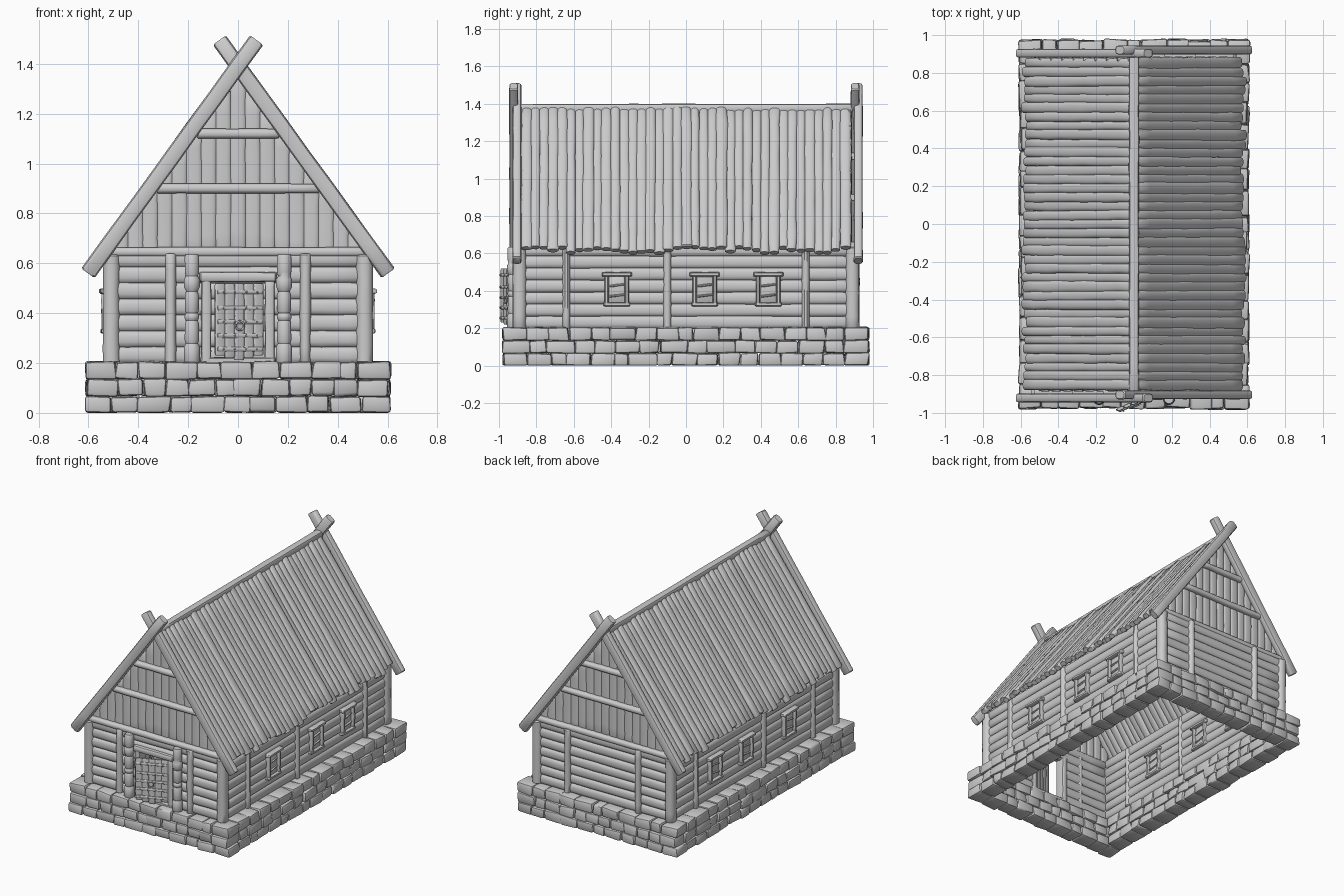
import bpy, bmesh, math, random
from mathutils import Vector

if "Cube" in bpy.data.objects:
    bpy.data.objects.remove(bpy.data.objects["Cube"])

random.seed(7)
rnd = random.uniform


def finish(name, bm, angle=40):
    bmesh.ops.recalc_face_normals(bm, faces=bm.faces)
    me = bpy.data.meshes.new(name)
    bm.to_mesh(me)
    bm.free()
    ob = bpy.data.objects.new(name, me)
    bpy.context.collection.objects.link(ob)
    bpy.ops.object.select_all(action='DESELECT')
    bpy.context.view_layer.objects.active = ob
    ob.select_set(True)
    bpy.ops.object.shade_smooth_by_angle(angle=math.radians(angle))
    return ob


def log(bm, p0, p1, w, d, side, rings=7, seg=12, e=0.8, rough=0.05, profile=None):
    """Hewn log: half width w along 'side', half depth d across it, rounded ends."""
    p0, p1, u = Vector(p0), Vector(p1), Vector(side).normalized()
    ax = (p1 - p0).normalized()
    u = (u - ax * u.dot(ax)).normalized()
    v = ax.cross(u)
    length = (p1 - p0).length
    c = min(0.006, length * 0.1) / length
    if profile is None:
        profile = [(0, 0.82), (c, 1)] + [(i / rings, 1) for i in range(1, rings)] + [(1 - c, 1), (1, 0.82)]
    loops = []
    for t, s in profile:
        base = p0.lerp(p1, t) + u * rnd(-rough, rough) * w * 0.6
        sw, sd = s * (1 + rnd(-rough, rough)), s * (1 + rnd(-rough, rough))
        loop = []
        for k in range(seg):
            a = 2 * math.pi * (k + 0.5) / seg
            x = math.copysign(abs(math.cos(a)) ** e, math.cos(a))
            y = math.copysign(abs(math.sin(a)) ** e, math.sin(a))
            loop.append(bm.verts.new(base + u * x * w * sw + v * y * d * sd))
        loops.append(loop)
    for a, b in zip(loops, loops[1:]):
        for k in range(seg):
            bm.faces.new((a[k], a[(k + 1) % seg], b[(k + 1) % seg], b[k]))
    bm.faces.new(loops[0][::-1])
    bm.faces.new(loops[-1])


def stone(bm, lo, hi, jit=0.007, bev=0.012):
    vs = bmesh.ops.create_cube(bm, size=1)['verts']
    for v in vs:
        v.co = Vector([lo[i] if v.co[i] < 0 else hi[i] for i in range(3)])
        v.co += Vector((rnd(-jit, jit), rnd(-jit, jit), rnd(-jit, jit) * 0.6))
        v.co.z = max(v.co.z, 0)
    edges = list({ed for v in vs for ed in v.link_edges})
    bmesh.ops.bevel(bm, geom=edges, offset=bev, segments=2, profile=0.5, affect='EDGES')


def cuts(a, b, n):
    step = (b - a) / n
    return [a] + [a + step * (i + rnd(-0.2, 0.2)) for i in range(1, n)] + [b]


# Foundation: hollow ring of three stone courses
bm = bmesh.new()
X, Y, T = 0.61, 0.98, 0.13
for c, (z0, z1) in enumerate([(0, 0.067), (0.067, 0.135), (0.135, 0.205)]):
    ex, ey = (X, Y - T) if c % 2 == 0 else (X - T, Y)
    for s in (-1, 1):
        xs = cuts(-ex, ex, 11 - c % 2)
        for a, b in zip(xs, xs[1:]):
            y0, y1 = sorted((s * (Y - T), s * (Y - rnd(0, 0.01))))
            stone(bm, (a, y0, z0), (b, y1, z1))
        ys = cuts(-ey, ey, 15 + c % 2)
        for a, b in zip(ys, ys[1:]):
            x0, x1 = sorted((s * (X - T), s * (X - rnd(0, 0.01))))
            stone(bm, (x0, a, z0), (x1, b, z1))
finish("stone_foundation", bm)

# Log walls, with a doorway left open in the front
WX, WY, N = 0.5, 0.885, 7
H = 0.45 / N
bm = bmesh.new()
for i in range(N):
    z = 0.2 + H * (i + 0.5)
    for s in (-1, 1):
        log(bm, (s * WX, -WY, z), (s * WX, WY, z), 0.024, H * 0.54, (1, 0, 0), rings=12)
    log(bm, (-WX, WY, z), (WX, WY, z), 0.024, H * 0.54, (0, 1, 0))
    spans = [(-WX, WX)] if z > 0.53 else [(-WX, -0.115), (0.115, WX)]
    for a, b in spans:
        log(bm, (a, -WY, z), (b, -WY, z), 0.024, H * 0.54, (0, 1, 0))
finish("wall_logs", bm)

# Corner posts and intermediate wall posts
bm = bmesh.new()
for s in (-1, 1):
    for t in (-1, 1):
        log(bm, (s * 0.508, t * 0.89, 0.2), (s * 0.508, t * 0.89, 0.635), 0.034, 0.036, (1, 0, 0), e=0.9)
        log(bm, (s * 0.27, t * 0.895, 0.2), (s * 0.27, t * 0.895, 0.64), 0.022, 0.034, (1, 0, 0))
    for y in (-0.64, -0.1, 0.64):
        log(bm, (s * 0.505, y, 0.2), (s * 0.505, y, 0.64), 0.036, 0.022, (1, 0, 0))
finish("wall_posts", bm)

# Turned porch posts beside the door
prof = [(0, 0.95), (0.02, 1.1), (0.15, 1.1), (0.18, 0.85), (0.21, 1), (0.37, 0.95), (0.39, 0.8), (0.41, 1),
        (0.44, 1), (0.46, 0.8), (0.48, 0.95), (0.62, 1), (0.66, 0.8), (0.70, 1.1), (0.77, 1.1), (0.80, 0.85),
        (0.84, 1), (0.98, 1), (1, 0.85)]
bm = bmesh.new()
for s in (-1, 1):
    log(bm, (s * 0.185, -0.925, 0.2), (s * 0.185, -0.925, 0.635), 0.03, 0.03, (1, 0, 0), e=1, rough=0.02, profile=prof)
finish("porch_posts", bm)

# Door frame
bm = bmesh.new()
for s in (-1, 1):
    log(bm, (s * 0.127, -0.89, 0.2), (s * 0.127, -0.89, 0.54), 0.02, 0.036, (1, 0, 0), e=0.4)
log(bm, (-0.155, -0.895, 0.545), (0.155, -0.895, 0.545), 0.036, 0.02, (0, 1, 0), e=0.4)
log(bm, (-0.15, -0.89, 0.21), (0.15, -0.89, 0.21), 0.034, 0.014, (0, 1, 0), e=0.4)
finish("door_frame", bm)

# Open door: upright planks, cross battens with nails
hinge, tip = Vector((0.1, -0.905, 0)), Vector((-0.092, -0.985, 0))
along = (tip - hinge).normalized()
out = Vector((along.y, -along.x, 0))
if out.y > 0:
    out = -out
bm = bmesh.new()
for i in range(5):
    p = hinge.lerp(tip, (i + 0.5) / 5)
    low = 0.212 + 0.009 * abs(i - 2)
    log(bm, p + Vector((0, 0, low)), p + Vector((0, 0, 0.525 - rnd(0, 0.01))), 0.0215, 0.009, along, e=0.5)
for z in (0.255, 0.31, 0.365, 0.42, 0.485):
    q = out * 0.01 + Vector((0, 0, z))
    log(bm, hinge.lerp(tip, 0.03) + q, hinge.lerp(tip, 0.97) + q, 0.009, 0.007, (0, 0, 1), seg=8)
    for f in (0.15, 0.38, 0.62, 0.85):
        n = hinge.lerp(tip, f) + q
        log(bm, n, n + out * 0.012, 0.004, 0.004, (0, 0, 1), rings=2, seg=6, e=1)
finish("door", bm)

# Door ring handle
bpy.ops.mesh.primitive_torus_add(major_radius=0.018, minor_radius=0.004, major_segments=20, minor_segments=8,
                                 location=hinge.lerp(tip, 0.52) + out * 0.02 + Vector((0, 0, 0.35)),
                                 rotation=out.to_track_quat('Z', 'Y').to_euler())
bpy.context.object.name = "door_ring"
bpy.ops.object.shade_smooth()

# Windows: frames, shutter panel and slats, on both long sides
bm = bmesh.new()
for s in (-1, 1):
    for y in (-0.37, 0.1, 0.44):
        x = s * 0.505
        for t in (-1, 1):
            log(bm, (x, y + t * 0.055, 0.322), (x, y + t * 0.055, 0.49), 0.042, 0.011, (1, 0, 0), e=0.45, rings=4)
        log(bm, (x, y - 0.08, 0.488), (x, y + 0.08, 0.488), 0.05, 0.012, (1, 0, 0), e=0.45, rings=4)
        log(bm, (x, y - 0.07, 0.328), (x, y + 0.07, 0.328), 0.045, 0.011, (1, 0, 0), e=0.45, rings=4)
        log(bm, (x, y, 0.33), (x, y, 0.48), 0.027, 0.046, (1, 0, 0), e=0.3, rings=2, rough=0.01)
        for z in (0.375, 0.43):
            log(bm, (x, y - 0.04, z - 0.005), (x, y + 0.04, z + 0.005), 0.036, 0.008, (1, 0, 0), rings=3)
finish("windows", bm)

# Gables: upright planks under the roof line and cross beams
bm = bmesh.new()
beams = bmesh.new()
for t in (-1, 1):
    n = 17
    for i in range(n):
        x = -0.5 + 1.0 * (i + 0.5) / n
        top = 1.37 - 1.35 * abs(x)
        log(bm, (x, t * 0.872, 0.63), (x, t * 0.872, top), 0.032, 0.015, (1, 0, 0), e=0.6)
    for z, hx in ((0.645, 0.53), (0.9, 0.325), (1.12, 0.165)):
        log(beams, (-hx, t * 0.89, z), (hx, t * 0.89, z), 0.024, 0.02, (0, 1, 0))
finish("gable_planks", bm)
finish("gable_beams", beams)

# Roof: rounded boards from ridge to ragged eave
bm = bmesh.new()
n = 37
for s in (-1, 1):
    for i in range(n):
        y = -0.875 + 1.75 * (i + 0.5) / n
        t = rnd(0.97, 1.015)
        p0 = Vector((s * 0.005, y, 1.372))
        p1 = p0 + (Vector((s * 0.575, y, 0.612)) - p0) * t
        p1.y += rnd(-0.005, 0.005)
        lift = Vector((s * 0.8, 0, 0.6)) * rnd(-0.006, 0.006)
        log(bm, p0 + lift, p1 + lift, 0.0275 * rnd(0.9, 1.15), 0.019, (0, 1, 0), rings=9, rough=0.08)
finish("roof_boards", bm)

# Ridge beam
bm = bmesh.new()
log(bm, (0, -0.89, 1.375), (0, 0.89, 1.375), 0.027, 0.026, (1, 0, 0), e=0.6, rings=12)
finish("ridge_beam", bm)

# Crossed barge rafters at both ends
bm = bmesh.new()
for t in (-1, 1):
    for s in (-1, 1):
        y = t * (0.921 if s == t else 0.904)
        log(bm, (s * 0.602, y, 0.56), (-s * 0.075, y, 1.495), 0.033, 0.024, (1, 0, 0), e=0.55, rings=8, rough=0.03)
finish("barge_rafters", bm)
